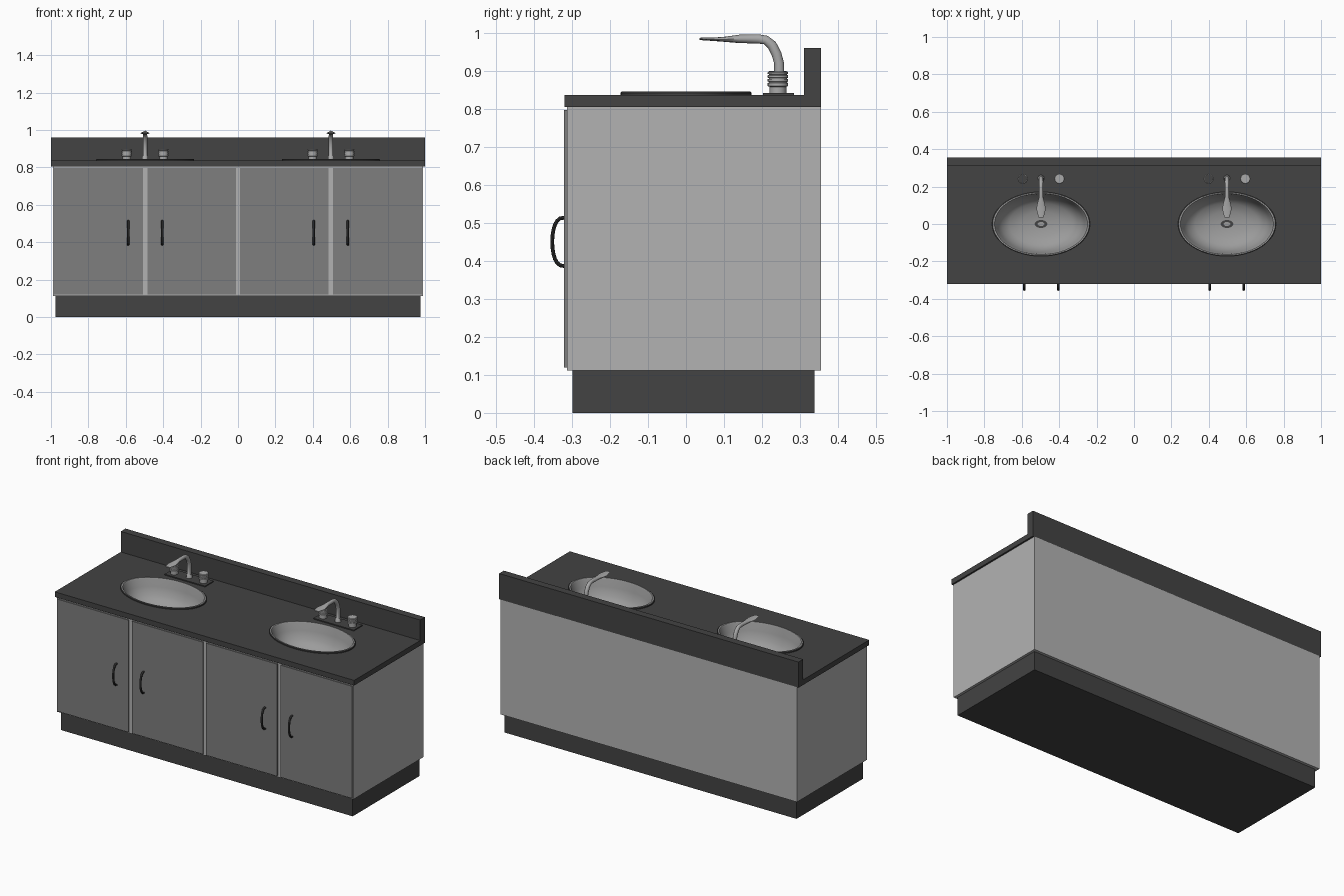
import bpy, bmesh, math
from mathutils import Vector

if "Cube" in bpy.data.objects:
    bpy.data.objects.remove(bpy.data.objects["Cube"], do_unlink=True)


def material(name, value):
    m = bpy.data.materials.new(name)
    m.use_nodes = True
    colour = (value, value, value, 1)
    m.diffuse_color = colour
    m.node_tree.nodes["Principled BSDF"].inputs["Base Color"].default_value = colour
    return m


CABINET = material("light grey cabinet", 0.45)
DOOR = material("mid grey door", 0.21)
STONE = material("charcoal stone", 0.056)
BLACK = material("dark handle", 0.03)
BASIN = material("grey basin", 0.33)
METAL = material("faucet metal", 0.4)


def finish(name, bm, mat, smooth=False):
    mesh = bpy.data.meshes.new(name)
    bm.to_mesh(mesh)
    bm.free()
    mesh.materials.append(mat)
    ob = bpy.data.objects.new(name, mesh)
    bpy.context.collection.objects.link(ob)
    if smooth:
        bpy.ops.object.select_all(action='DESELECT')
        ob.select_set(True)
        bpy.context.view_layer.objects.active = ob
        bpy.ops.object.shade_smooth_by_angle(angle=math.radians(40))
    return ob


def box(name, x, y, z, mat, open_top=False):
    bm = bmesh.new()
    bmesh.ops.create_cube(bm, size=1)
    for v in bm.verts:
        v.co = [lo + (c + 0.5) * (hi - lo) for c, (lo, hi) in zip(v.co, (x, y, z))]
    if open_top:
        bm.normal_update()
        bmesh.ops.delete(bm, geom=[f for f in bm.faces if f.normal.z > 0.5], context='FACES')
    return finish(name, bm, mat)


def loft(name, rings, mat, caps=(True, True), fix=False):
    bm = bmesh.new()
    loops = [[bm.verts.new(p) for p in ring] for ring in rings]
    n = len(loops[0])
    for a, b in zip(loops, loops[1:]):
        for j in range(n):
            k = (j + 1) % n
            bm.faces.new((a[j], a[k], b[k], b[j]))
    if caps[0]:
        bm.faces.new(loops[0][::-1])
    if caps[1]:
        bm.faces.new(loops[-1])
    if fix:
        bmesh.ops.recalc_face_normals(bm, faces=bm.faces)
    return finish(name, bm, mat, True)


def lathe(name, cx, cy, profile, mat, rx=1, ry=1, n=20, caps=(True, True)):
    angles = [2 * math.pi * j / n for j in range(n)]
    rings = [[(cx + rx * s * math.cos(a), cy + ry * s * math.sin(a), z) for a in angles]
             for s, z in profile]
    return loft(name, rings, mat, caps)


def tube(name, cx, path, mat, n=12):
    """Sweep ellipses along a path of (y, z, half width, half thickness)."""
    rings = []
    for i, (y, z, w, t) in enumerate(path):
        p, q = path[max(i - 1, 0)], path[min(i + 1, len(path) - 1)]
        d = Vector((q[0] - p[0], q[1] - p[1])).normalized()
        ring = []
        for j in range(n):
            a = 2 * math.pi * j / n
            s = t * math.sin(a)
            ring.append((cx + w * math.cos(a), y - d.y * s, z + d.x * s))
        rings.append(ring)
    return loft(name, rings, mat, fix=True)


# Cabinet body
box("plinth", (-0.975, 0.975), (-0.298, 0.338), (0, 0.112), STONE)
box("cabinet", (-0.99, 0.99), (-0.313, 0.355), (0.112, 0.806), CABINET, open_top=True)

# Doors and their bowed handles
HANDLE = [(-0.318 - 0.034 * math.sin(t) ** 0.7, 0.45 + 0.064 * math.cos(t), 0.007, 0.005)
          for t in [math.pi * i / 12 for i in range(13)]]
for side, label in ((-1, "right"), (1, "left")):
    for lo, hi, grip, place in ((0.01, 0.485, 0.405, "inner"), (0.508, 0.985, 0.587, "outer")):
        x = sorted((side * lo, side * hi))
        box(f"{label}_{place}_door", x, (-0.321, -0.312), (0.12, 0.797), DOOR)
        tube(f"{label}_{place}_handle", side * grip, HANDLE, BLACK, 8)

# Countertop with oval cut-outs
SINK_X, RX, RY = 0.497, 0.262, 0.172
counter = box("countertop", (-1, 1), (-0.32, 0.355), (0.805, 0.836), STONE)
box("backsplash", (-1, 1), (0.31, 0.355), (0.836, 0.96), STONE)
for side in (-1, 1):
    cutter = lathe("cutter", side * SINK_X, 0, [(0.96, 0.7), (0.96, 0.95)], STONE, RX, RY, 48)
    cutter.hide_render = True
    cut = counter.modifiers.new("hole", 'BOOLEAN')
    cut.operation = 'DIFFERENCE'
    cut.solver = 'EXACT'
    cut.object = cutter
    bpy.context.view_layer.objects.active = counter
    bpy.ops.object.modifier_apply(modifier=cut.name)
    bpy.data.objects.remove(cutter, do_unlink=True)

# Profiles shared by both sinks
RIM = [(1, 0.834), (1, 0.842), (0.985, 0.845)]
BOWL = [(0.985, 0.845), (0.95, 0.845), (0.93, 0.836), (0.89, 0.795), (0.8, 0.75),
        (0.65, 0.72), (0.4, 0.703), (0.13, 0.695)]
KNOB = [(0.022, 0.84), (0.022, 0.858), (0.027, 0.86)]
for z in (0.868, 0.878, 0.888):
    KNOB += [(0.027, z), (0.024, z + 0.001), (0.024, z + 0.003), (0.027, z + 0.004)]
KNOB += [(0.027, 0.896), (0.025, 0.898)]
SPOUT = [(0.245, 0.84, 0.017, 0.017), (0.245, 0.858, 0.016, 0.016), (0.245, 0.862, 0.012, 0.013),
         (0.245, 0.92, 0.012, 0.013), (0.238, 0.945, 0.012, 0.013), (0.226, 0.968, 0.012, 0.013),
         (0.21, 0.981, 0.011, 0.012), (0.19, 0.984, 0.01, 0.012), (0.14, 0.984, 0.012, 0.011),
         (0.105, 0.983, 0.021, 0.007), (0.08, 0.983, 0.025, 0.005), (0.035, 0.984, 0.014, 0.003)]

# Sinks and faucets
for side, label in ((-1, "right"), (1, "left")):
    x = side * SINK_X
    lathe(f"{label}_sink_rim", x, 0, RIM, STONE, RX, RY, 48, (False, False))
    lathe(f"{label}_sink_bowl", x, 0, BOWL, BASIN, RX, RY, 48, (False, True))
    lathe(f"{label}_drain_ring", x, 0, [(0.034, 0.695), (0.034, 0.698)], STONE, 1, 0.62)
    lathe(f"{label}_drain_plug", x, 0, [(0.018, 0.698), (0.018, 0.7)], BASIN, 1, 0.62)
    box(f"{label}_faucet_plate", (x - 0.135, x + 0.135), (0.202, 0.284), (0.835, 0.842), STONE)
    tube(f"{label}_faucet_spout", x, SPOUT, METAL)
    for turn, hand in ((-1, "hot"), (1, "cold")):
        lathe(f"{label}_{hand}_knob", x + turn * 0.098, 0.242, KNOB, METAL)
    lathe(f"{label}_knob_cap", x - 0.098, 0.242, [(0.023, 0.897), (0.023, 0.899)], STONE)
